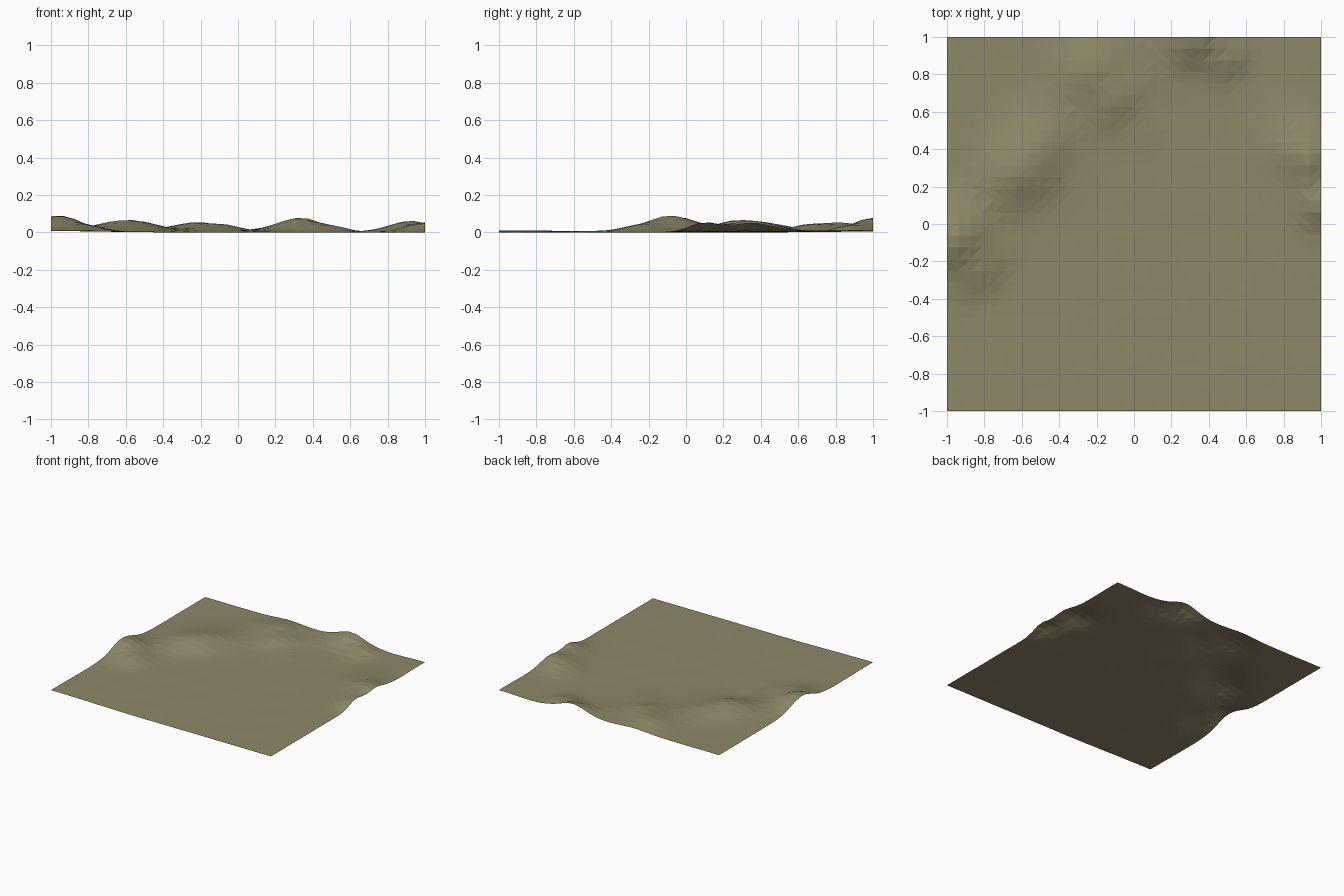
import bpy, bmesh, math, random
from mathutils import Vector, noise

if "Cube" in bpy.data.objects:
    bpy.data.objects.remove(bpy.data.objects["Cube"])

random.seed(4)
CELLS = 32

# Hills: x, y, height, half-length along ridge, gentle NW width, steep SE width
HILLS = [
    (-0.96, -0.08, 0.078, 0.12, 0.15, 0.09),
    (-0.82, -0.24, 0.034, 0.11, 0.10, 0.08),
    (-0.52, 0.40, 0.040, 0.13, 0.13, 0.09),
    (-0.66, 0.24, 0.036, 0.11, 0.12, 0.09),
    (-0.50, 0.22, 0.020, 0.10, 0.08, 0.07),
    (-0.23, 0.83, 0.040, 0.12, 0.12, 0.08),
    (-0.10, 0.67, 0.036, 0.12, 0.10, 0.08),
    (0.04, 0.50, 0.008, 0.09, 0.08, 0.07),
    (0.33, 1.00, 0.072, 0.11, 0.12, 0.09),
    (0.50, 0.88, 0.034, 0.09, 0.08, 0.07),
    (0.94, 0.34, 0.056, 0.10, 0.11, 0.08),
    (1.00, 0.10, 0.052, 0.09, 0.10, 0.07),
    (0.84, 0.46, 0.016, 0.12, 0.12, 0.10),
]


def smooth(a, b, t):
    t = min(max((t - a) / (b - a), 0), 1)
    return t * t * (3 - 2 * t)


def height(x, y):
    # low shelf to the left and behind the ridge, flat plain in front
    across = (y - x - 0.75) / math.sqrt(2)
    z = 0.003 + 0.010 * smooth(-0.3, 0.2, across)
    z += 0.010 * smooth(-0.2, -1.0, x) * smooth(0.0, -1.0, y)
    z += 0.010 * smooth(0.6, 1.0, x) * smooth(0.3, 0.9, y)
    for hx, hy, amp, length, back, front in HILLS:
        u = (x - hx + y - hy) / math.sqrt(2)
        v = (x - hx - y + hy) / math.sqrt(2)
        w = front if v > 0 else back
        z += amp * math.exp(-0.5 * ((u / length) ** 2 + (v / w) ** 2))
    # fine roughness
    z += 0.0015 * noise.noise(Vector((x * 6, y * 6, 1.7)))
    return z


# Terrain sheet
bm = bmesh.new()
bmesh.ops.create_grid(bm, x_segments=CELLS, y_segments=CELLS, size=1)
for v in bm.verts:
    v.co.z = height(v.co.x, v.co.y)
low = min(v.co.z for v in bm.verts)
for v in bm.verts:
    v.co.z -= low
bmesh.ops.triangulate(bm, faces=bm.faces[:])
mesh = bpy.data.meshes.new("terrain")
bm.to_mesh(mesh)
bm.free()
terrain = bpy.data.objects.new("terrain", mesh)
bpy.context.collection.objects.link(terrain)

# Olive earth colour
mat = bpy.data.materials.new("earth")
mat.diffuse_color = (0.27, 0.25, 0.14, 1)
mat.use_nodes = True
mat.node_tree.nodes["Principled BSDF"].inputs["Base Color"].default_value = mat.diffuse_color
mesh.materials.append(mat)
